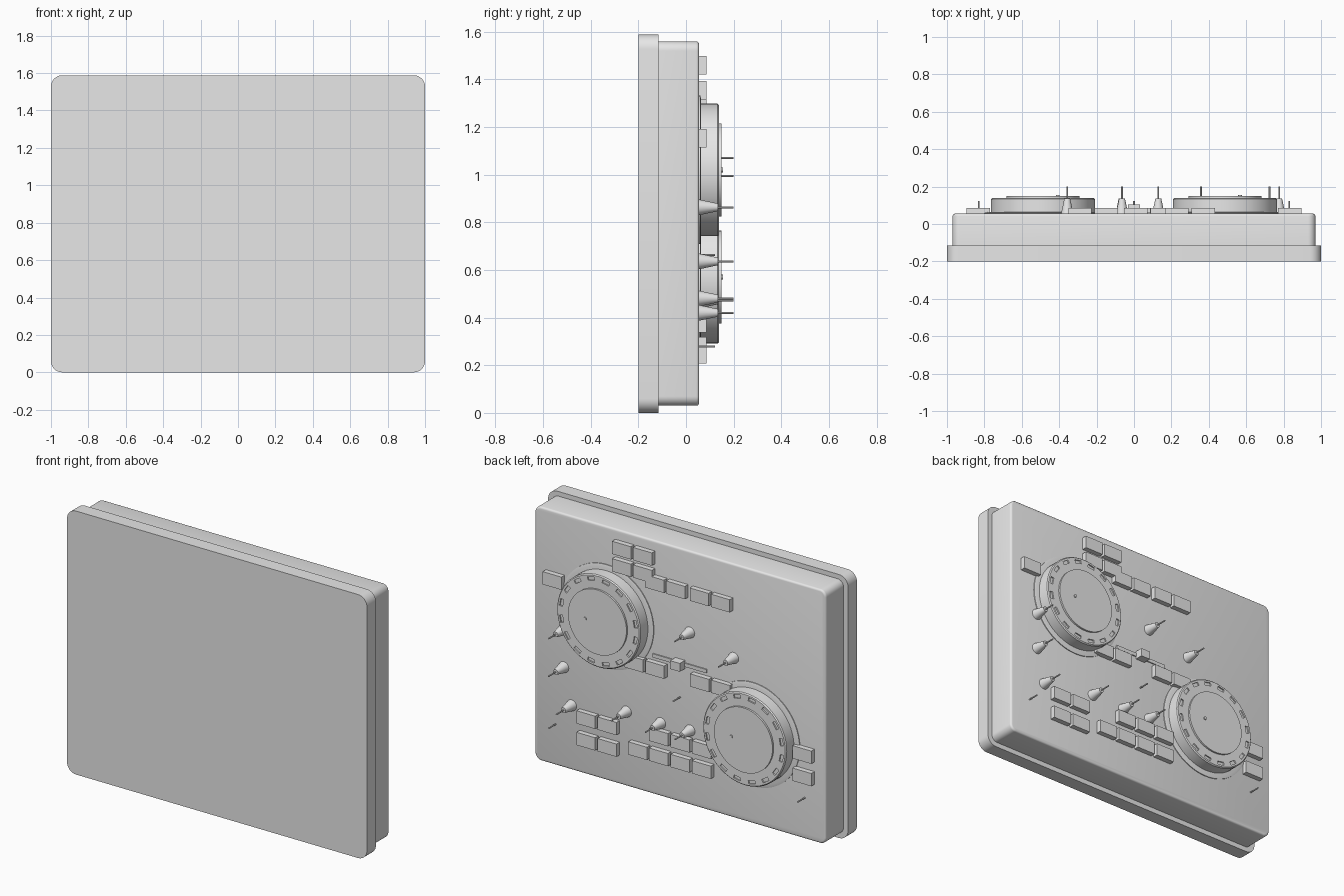
import bpy, bmesh, math
from mathutils import Matrix, Vector

if "Cube" in bpy.data.objects:
    bpy.data.objects.remove(bpy.data.objects["Cube"], do_unlink=True)

grey = bpy.data.materials.new("light grey")
grey.use_nodes = True
grey.diffuse_color = (0.8, 0.8, 0.8, 1)
grey.node_tree.nodes["Principled BSDF"].inputs["Base Color"].default_value = (0.8, 0.8, 0.8, 1)

PANEL = 0.055          # y of the control panel surface
SINK = 0.01            # how far parts are sunk into the panel
TO_BACK = Matrix.Rotation(math.radians(-90), 4, "X")   # local z -> +y


def finish(name, bm, smooth=False):
    bmesh.ops.recalc_face_normals(bm, faces=bm.faces)
    mesh = bpy.data.meshes.new(name)
    bm.to_mesh(mesh)
    bm.free()
    mesh.materials.append(grey)
    obj = bpy.data.objects.new(name, mesh)
    bpy.context.collection.objects.link(obj)
    if smooth:
        bpy.ops.object.select_all(action="DESELECT")
        obj.select_set(True)
        bpy.context.view_layer.objects.active = obj
        bpy.ops.object.shade_smooth_by_angle(angle=math.radians(35))
    return obj


def add_box(bm, center, size, turn=Matrix()):
    matrix = Matrix.Translation(center) @ turn @ Matrix.Diagonal((*size, 1))
    return bmesh.ops.create_cube(bm, size=1, matrix=matrix)


def block(name, x, z, width, height, top):
    """Box standing on the panel."""
    bm = bmesh.new()
    add_box(bm, (x, (PANEL - SINK + top) / 2, z), (width, top - PANEL + SINK, height))
    return finish(name, bm)


def slab(name, half_x, z0, z1, y0, y1, radius, edge=0):
    """Upright slab with rounded corners and an optional soft back edge."""
    bm = bmesh.new()
    add_box(bm, (0, (y0 + y1) / 2, (z0 + z1) / 2), (2 * half_x, y1 - y0, z1 - z0))
    corners = [e for e in bm.edges if abs(e.verts[0].co.y - e.verts[1].co.y) > 0.01]
    bmesh.ops.bevel(bm, geom=corners, offset=radius, segments=8, profile=0.5, affect="EDGES")
    if edge:
        rim = [e for e in bm.edges if all(v.co.y > y1 - 0.001 for v in e.verts)]
        bmesh.ops.bevel(bm, geom=rim, offset=edge, segments=3, profile=0.5, affect="EDGES")
    return finish(name, bm, True)


def lathe(name, x, z, profile, steps):
    """Spin (radius, y) points around an axis that runs along y."""
    bm = bmesh.new()
    verts = [bm.verts.new((r, y, 0)) for r, y in profile]
    edges = [bm.edges.new(pair) for pair in zip(verts, verts[1:])]
    bmesh.ops.spin(bm, geom=verts + edges, cent=(0, 0, 0), axis=(0, 1, 0),
                   angle=math.tau, steps=steps, use_duplicate=False)
    bmesh.ops.remove_doubles(bm, verts=bm.verts, dist=0.0001)
    bmesh.ops.translate(bm, verts=bm.verts, vec=(x, 0, z))
    return finish(name, bm, True)


# Case
slab("front_plate", 1.0, 0, 1.588, -0.2, -0.115, 0.06)
slab("body", 0.97, 0.03, 1.56, -0.12, PANEL, 0.04, 0.012)


# Jog wheels with a ring of notches round the rim
def jog_wheel(side, x, z):
    lathe(side + "_jog_base", x, z,
          [(0, 0.045), (0.312, 0.045), (0.312, 0.06), (0.295, 0.064), (0, 0.064)], 64)
    wheel = lathe(side + "_jog_wheel", x, z,
                  [(0, 0.05), (0.278, 0.05), (0.278, 0.133), (0.272, 0.139), (0, 0.139)], 64)
    bm = bmesh.new()
    for i in range(16):
        turn = Matrix.Rotation(math.tau * (i + 0.5) / 16, 4, "Y")
        center = Vector((x, 0.139, z)) + turn @ Vector((0.25, 0, 0))
        add_box(bm, center, (0.02, 0.016, 0.045), turn)
    cutter = finish(side + "_notch_cutter", bm)
    cutter.hide_render = True
    cut = wheel.modifiers.new("notches", "BOOLEAN")
    cut.operation = "DIFFERENCE"
    cut.solver = "EXACT"
    cut.object = cutter
    bpy.context.view_layer.objects.active = wheel
    bpy.ops.object.modifier_apply(modifier=cut.name)
    bpy.data.objects.remove(cutter, do_unlink=True)
    lathe(side + "_jog_disc", x, z, [(0, 0.13), (0.195, 0.13), (0.195, 0.15), (0, 0.15)], 64)
    lathe(side + "_jog_marker", x + 0.08, z, [(0, 0.14), (0.01, 0.14), (0.01, 0.156), (0, 0.156)], 12)


jog_wheel("left", 0.487, 1.02)
jog_wheel("right", -0.487, 0.57)

# Push buttons: rows given as height and the x of each button
rows = {
    "top_button": (1.46, (0.37, 0.23)),
    "upper_button": (1.355, (0.37, 0.23)),
    "deck_button": (1.317, (0.15, 0.01, -0.148, -0.289)),
    "left_side_button": (1.153, (0.833,)),
    "middle_button": (0.80, (0.289, 0.149, -0.15, -0.29)),
    "right_upper_button": (0.55, (-0.833,)),
    "right_lower_button": (0.415, (-0.833,)),
    "loop_button": (0.375, (0.608, 0.466)),
    "lower_loop_button": (0.245, (0.608, 0.466)),
    "pad": (0.4, (0.123, -0.02, -0.163)),
    "lower_pad": (0.28, (0.263, 0.123, -0.02, -0.163)),
}
for name, (z, xs) in rows.items():
    for x in xs:
        block(name, x, z, 0.125, 0.077, 0.086)

# Crossfader
block("crossfader_track", 0, 0.868, 0.36, 0.022, 0.062)
block("crossfader_knob", 0, 0.868, 0.064, 0.05, 0.105)

# Tapered knobs with a thin stem
knobs = [(-0.064, 1.07), (-0.357, 0.995), (0.776, 0.863), (0.776, 0.636),
         (0.724, 0.42), (0.358, 0.48), (0.13, 0.472), (-0.066, 0.48)]
for x, z in knobs:
    lathe("knob", x, z, [(0, 0.045), (0.034, 0.05), (0.016, 0.135), (0, 0.135)], 24)
    lathe("knob_stem", x, z, [(0, 0.12), (0.0045, 0.12), (0.0045, 0.2), (0, 0.2)], 10)

# Short bare pins
for x, z in [(0.83, 0.278), (0, 0.663), (-0.83, 0.278)]:
    lathe("pin", x, z, [(0, 0.045), (0.0045, 0.045), (0.0045, 0.122), (0, 0.122)], 10)
